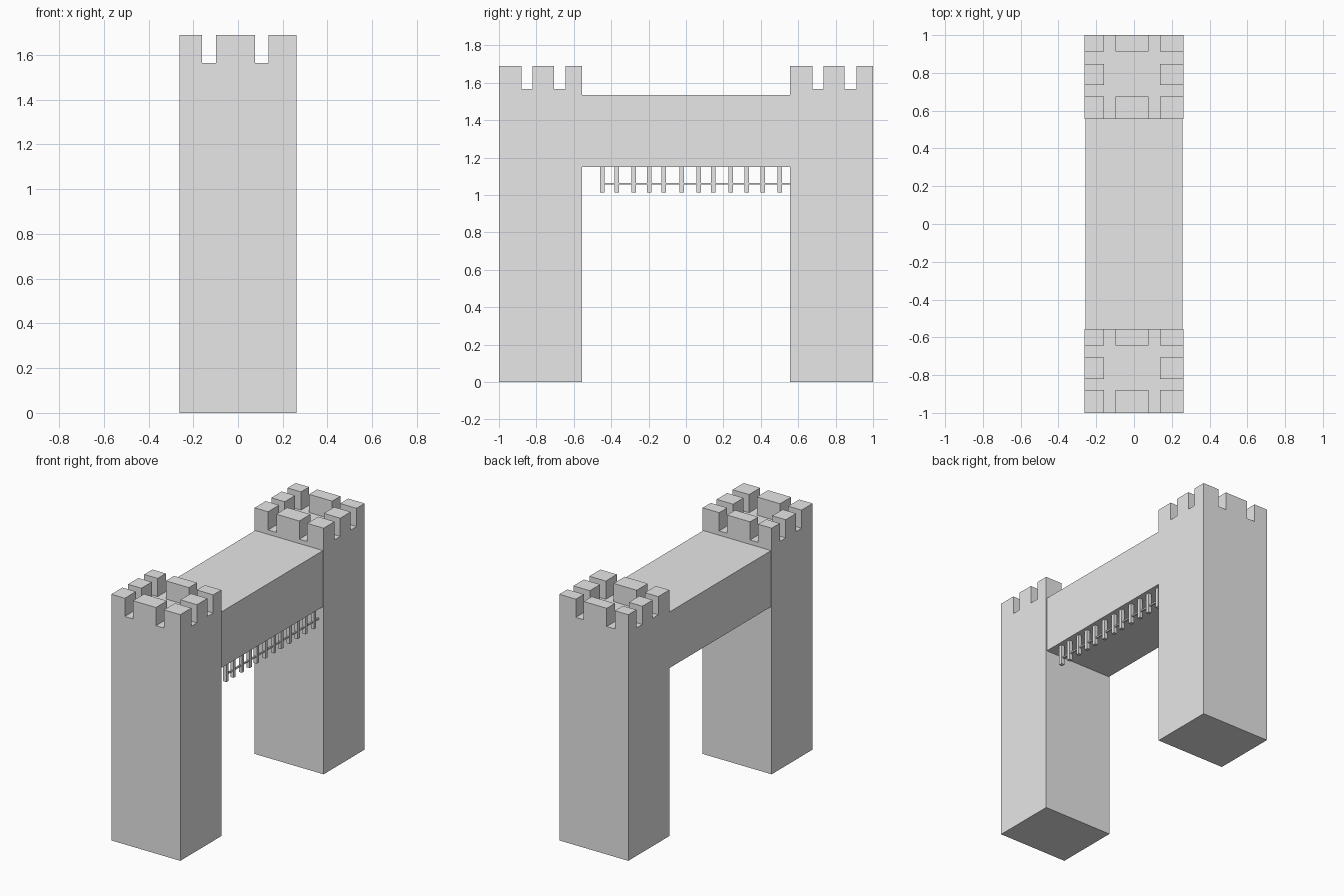
import bpy, bmesh

if "Cube" in bpy.data.objects:
    bpy.data.objects.remove(bpy.data.objects["Cube"])

grey = bpy.data.materials.new("stone grey")
grey.diffuse_color = (0.8, 0.8, 0.8, 1)
grey.use_nodes = True
grey.node_tree.nodes["Principled BSDF"].inputs["Base Color"].default_value = grey.diffuse_color


def boxes(name, spans):
    """One object from boxes given as ((x0,x1),(y0,y1),(z0,z1))."""
    bm = bmesh.new()
    for span in spans:
        verts = bmesh.ops.create_cube(bm, size=1)["verts"]
        for v in verts:
            for i, (lo, hi) in enumerate(span):
                v.co[i] = lo if v.co[i] < 0 else hi
    mesh = bpy.data.meshes.new(name)
    bm.to_mesh(mesh)
    bm.free()
    mesh.materials.append(grey)
    obj = bpy.data.objects.new(name, mesh)
    bpy.context.collection.objects.link(obj)
    return obj


# Towers with eight merlons each; both share the same uneven spacing
W, FLOOR, TOP = 0.262, 1.565, 1.69
mx = [(-W, -0.16), (-0.098, 0.077), (0.137, W)]
my = [(0, 0.12), (0.18, 0.293), (0.357, 0.445)]
for side, y0 in (("front", -1.0), ("back", 0.555)):
    boxes(side + "_tower", [((-W, W), (y0, y0 + 0.445), (0, FLOOR))])
    boxes(side + "_battlements",
          [(xs, (y0 + ys[0], y0 + ys[1]), (FLOOR, TOP))
           for i, xs in enumerate(mx) for j, ys in enumerate(my)
           if (i, j) != (1, 1)])

# Bridge wall over the gateway
boxes("bridge", [((-0.258, 0.257), (-0.555, 0.555), (1.15, 1.535))])

# Raised portcullis: bars hanging below the bridge, joined by a thin rod
bar_y = [-0.448, -0.371, -0.279, -0.196, -0.118, -0.024,
         0.068, 0.145, 0.238, 0.324, 0.410, 0.502]
X = 0.222
boxes("portcullis_bars",
      [((X - 0.012, X + 0.012), (y - 0.012, y + 0.012), (1.013, 1.15)) for y in bar_y])
boxes("portcullis_rod",
      [((X - 0.005, X + 0.005), (-0.44, 0.555), (1.055, 1.065))])
